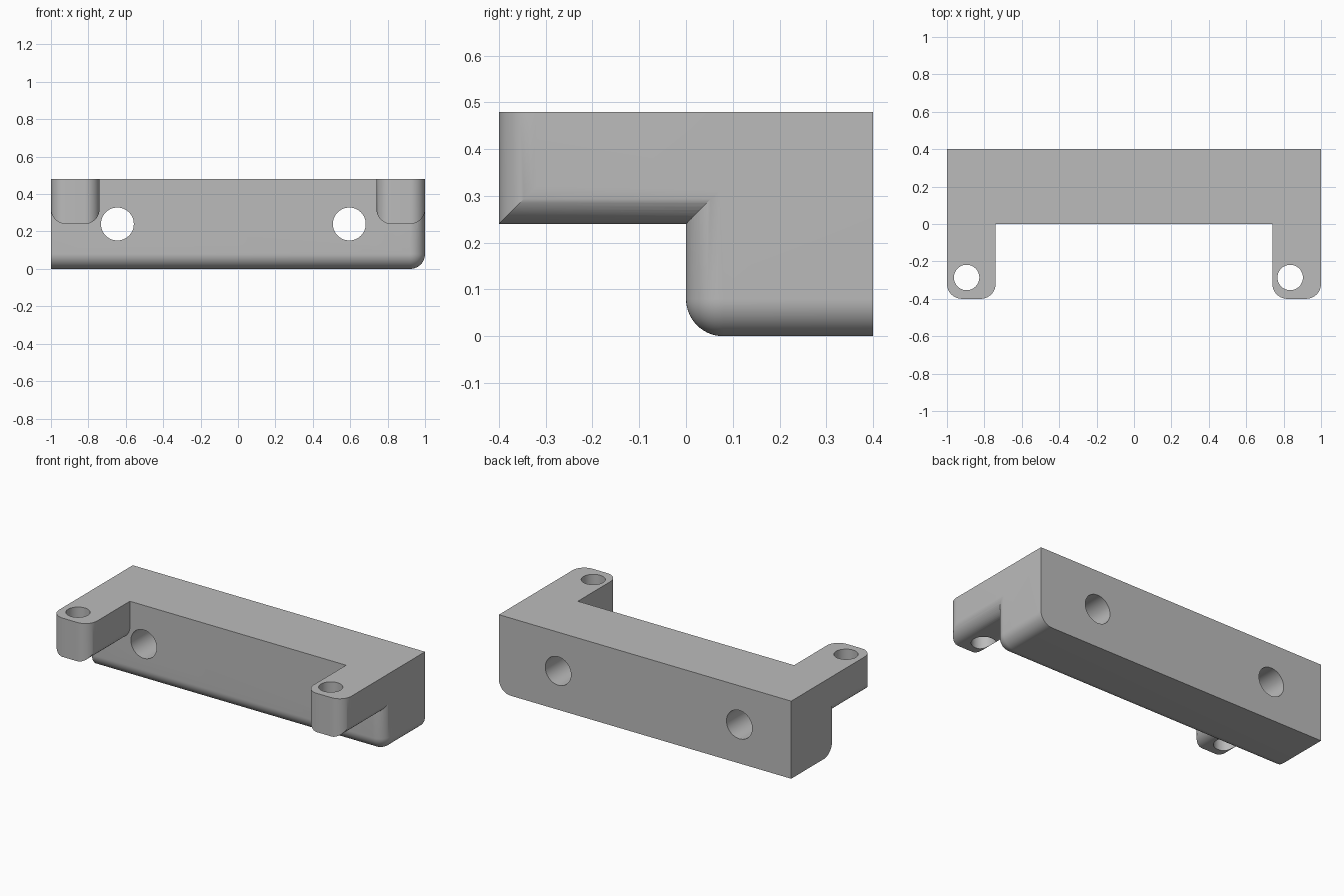
import bpy, bmesh, math
from mathutils import Vector

if "Cube" in bpy.data.objects:
    bpy.data.objects.remove(bpy.data.objects["Cube"], do_unlink=True)

R = 0.08                      # fillet radius
TOP, SHELF = 0.48, 0.24       # top face, underside of the arms
FRONT, BACK = -0.4, 0.4
ARM_W = 0.26

grey = bpy.data.materials.new("plain grey")
grey.use_nodes = True
grey.diffuse_color = (0.5, 0.5, 0.5, 1)
grey.node_tree.nodes["Principled BSDF"].inputs["Base Color"].default_value = (0.5, 0.5, 0.5, 1)


def make_object(name, bm):
    bmesh.ops.recalc_face_normals(bm, faces=bm.faces)
    mesh = bpy.data.meshes.new(name)
    bm.to_mesh(mesh)
    bm.free()
    mesh.materials.append(grey)
    ob = bpy.data.objects.new(name, mesh)
    bpy.context.collection.objects.link(ob)
    return ob


def rounded_u(x0, x1, low, high, steps=14):
    """Rectangle outline whose two low corners are rounded."""
    pts = [(x1, high), (x0, high)]
    for cx, start in ((x0 + R, math.pi), (x1 - R, 1.5 * math.pi)):
        for i in range(steps + 1):
            a = start + i / steps * math.pi / 2
            pts.append((cx + R * math.cos(a), low + R + R * math.sin(a)))
    return pts


def prism(name, pts, place, lo, hi):
    """Extrude an outline from lo to hi; place maps (u, v, w) to a position."""
    bm = bmesh.new()
    face = bm.faces.new([bm.verts.new(place(u, v, lo)) for u, v in pts])
    new = bmesh.ops.extrude_face_region(bm, geom=[face])["geom"]
    shift = Vector(place(0, 0, hi)) - Vector(place(0, 0, lo))
    bmesh.ops.translate(bm, vec=shift, verts=[g for g in new if isinstance(g, bmesh.types.BMVert)])
    return make_object(name, bm)


def along_z(u, v, w):
    return (u, v, w)


def along_y(u, v, w):
    return (u, w, v)


def combine(ob, other, operation):
    mod = ob.modifiers.new("combine", 'BOOLEAN')
    mod.operation, mod.solver, mod.object = operation, 'EXACT', other
    bpy.context.view_layer.objects.active = ob
    bpy.ops.object.modifier_apply(modifier=mod.name)
    bpy.data.objects.remove(other, do_unlink=True)


def circle(cx, cy, r, n=48):
    return [(cx + r * math.cos(i * math.tau / n), cy + r * math.sin(i * math.tau / n)) for i in range(n)]


# Main bar: lower front edge and the two outer edges of the +x end are rounded
bm = bmesh.new()
bmesh.ops.create_cube(bm, size=1)
for v in bm.verts:
    v.co = ((v.co.x * 2), (v.co.y + 0.5) * BACK, (v.co.z + 0.5) * TOP)


def is_rounded(edge):
    a, b = (v.co for v in edge.verts)
    low, front, end = a.z + b.z < 0.01, a.y + b.y < 0.01, a.x + b.x > 1.99
    return low + front + end == 2


bmesh.ops.bevel(bm, geom=[e for e in bm.edges if is_rounded(e)], offset=R,
                segments=14, profile=0.5, affect='EDGES')
bracket = make_object("mounting_bracket", bm)

# Two arms, rounded in plan and along their lower edges, running into the bar
for x0, x1 in ((-1, -1 + ARM_W), (1 - ARM_W, 1)):
    arm = prism("arm", rounded_u(x0, x1, SHELF, TOP), along_y, FRONT - 0.1, 0.2)
    plan = prism("arm_plan", rounded_u(x0, x1, FRONT, 0.2), along_z, 0.1, 0.6)
    combine(arm, plan, 'INTERSECT')
    combine(bracket, arm, 'UNION')

# Holes through the bar, front to back
for x in (-0.645, 0.595):
    combine(bracket, prism("bar_hole", circle(x, 0.24, 0.088), along_y, -0.1, 0.5), 'DIFFERENCE')

# Holes through the arms, top to bottom
for x in (-0.895, 0.835):
    combine(bracket, prism("arm_hole", circle(x, -0.286, 0.068), along_z, 0.1, 0.6), 'DIFFERENCE')

# Smooth fillets and bores, crisp edges elsewhere
bpy.ops.object.select_all(action='DESELECT')
bracket.select_set(True)
bpy.context.view_layer.objects.active = bracket
bpy.ops.object.shade_smooth_by_angle(angle=math.radians(30))
